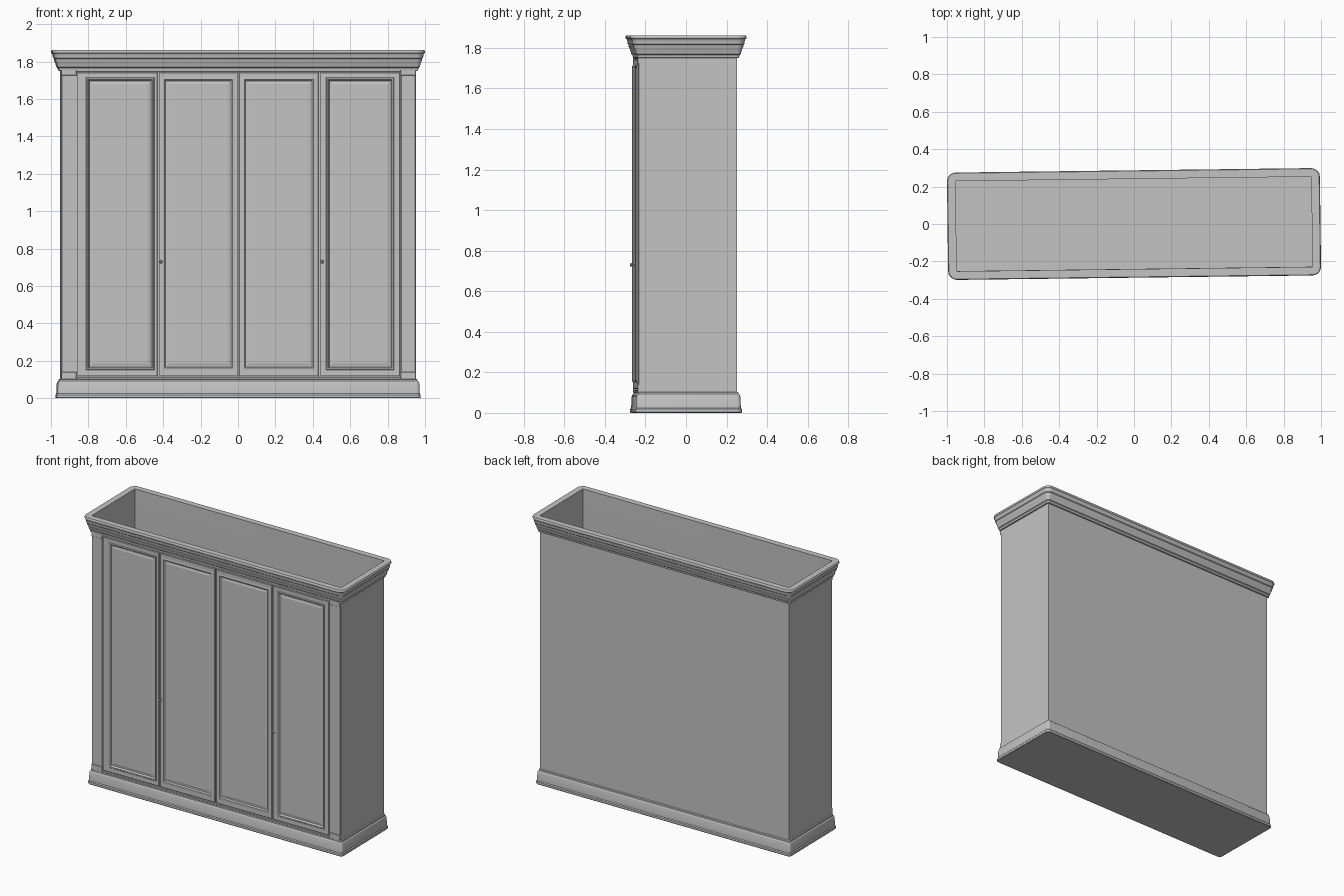
import bpy
import bmesh
from math import cos, sin, pi, radians

if "Cube" in bpy.data.objects:
    bpy.data.objects.remove(bpy.data.objects["Cube"])

HX, HY = 0.95, 0.24          # half width and half depth of the carcass
TURN = 0.0125                # the wardrobe stands very slightly turned

paint = bpy.data.materials.new("grey_paint")
paint.use_nodes = True
GREY = (0.55, 0.55, 0.55, 1)
paint.diffuse_color = GREY
paint.node_tree.nodes["Principled BSDF"].inputs["Base Color"].default_value = GREY


def finish(name, bm, smooth=False):
    bmesh.ops.recalc_face_normals(bm, faces=bm.faces)
    mesh = bpy.data.meshes.new(name)
    bm.to_mesh(mesh)
    bm.free()
    obj = bpy.data.objects.new(name, mesh)
    bpy.context.collection.objects.link(obj)
    mesh.materials.append(paint)
    obj.rotation_euler.z = TURN
    if smooth:
        bpy.ops.object.select_all(action='DESELECT')
        obj.select_set(True)
        bpy.context.view_layer.objects.active = obj
        bpy.ops.object.shade_smooth_by_angle(angle=radians(30))
    return obj


def loft(bm, rings, close=False, cap_start=False, cap_end=False):
    loops = [[bm.verts.new(p) for p in ring] for ring in rings]
    pairs = list(zip(loops, loops[1:]))
    if close:
        pairs.append((loops[-1], loops[0]))
    for a, b in pairs:
        n = len(a)
        for i in range(n):
            j = (i + 1) % n
            bm.faces.new((a[i], a[j], b[j], b[i]))
    if cap_start:
        bm.faces.new(loops[0])
    if cap_end:
        bm.faces.new(loops[-1])


def rounded_ring(offset, z, steps=5):
    """Carcass outline pushed outwards, with rounded corners."""
    pts = []
    for k, (sx, sy) in enumerate(((1, 1), (-1, 1), (-1, -1), (1, -1))):
        for s in range(steps + 1):
            a = (k + s / steps) * pi / 2
            pts.append((sx * HX + offset * cos(a), sy * HY + offset * sin(a), z))
    return pts


def moulding(name, profile, **caps):
    bm = bmesh.new()
    loft(bm, [rounded_ring(o, z) for o, z in profile], **caps)
    return finish(name, bm, smooth=True)


def front_rect(x0, x1, z0, z1, y, inset=0.0):
    x0, x1, z0, z1 = x0 + inset, x1 - inset, z0 + inset, z1 - inset
    return [(x0, y, z0), (x1, y, z0), (x1, y, z1), (x0, y, z1)]


def plate(name, x0, x1, z0, z1, y_front):
    bm = bmesh.new()
    loft(bm, [front_rect(x0, x1, z0, z1, -HY),
              front_rect(x0, x1, z0, z1, y_front + 0.002),
              front_rect(x0, x1, z0, z1, y_front, 0.002)], cap_end=True)
    return finish(name, bm)


# Carcass: thin walls, open at the top
bm = bmesh.new()
loft(bm, [[(sx * HX, sy * HY, z) for sx, sy in ((1, 1), (-1, 1), (-1, -1), (1, -1))]
          for z in (0.004, 1.77)])
finish("carcass_walls", bm)

# Base plinth with a closed underside
moulding("base_plinth", [(0.02, 0.0), (0.024, 0.004), (0.024, 0.018), (0.019, 0.024),
                         (0.016, 0.08), (0.013, 0.088), (0.008, 0.092),
                         (0.007, 0.1), (0.001, 0.104)], cap_start=True)

# Stepped crown cornice around the open top
moulding("crown_cornice", [(0.001, 1.75), (0.01, 1.752), (0.012, 1.765), (0.018, 1.77),
                           (0.02, 1.778), (0.025, 1.794), (0.032, 1.806),
                           (0.032, 1.815), (0.037, 1.82), (0.038, 1.836),
                           (0.041, 1.842), (0.046, 1.846), (0.047, 1.854),
                           (0.043, 1.862), (0.001, 1.862)], close=True)

# Corner pilasters with foot and head blocks
for side, label in ((-1, "right"), (1, "left")):
    x0, x1 = sorted((side * 0.868, side * 0.946))
    plate(label + "_pilaster", x0, x1, 0.1, 1.755, -0.246)
    plate(label + "_pilaster_foot", x0 - 0.002, x1 + 0.002, 0.1, 0.14, -0.25)
    plate(label + "_pilaster_head", x0 - 0.002, x1 + 0.002, 1.725, 1.755, -0.25)

# Rails above and below the doors
plate("bottom_rail", -0.866, 0.866, 0.1, 0.113, -0.247)
plate("top_rail", -0.866, 0.866, 1.745, 1.757, -0.247)

# Doors: slab, bead and sunken panel
DOORS = (("outer_right_door", -0.862, -0.434, -0.815, -0.45, 0.005),
         ("inner_right_door", -0.424, -0.005, -0.408, -0.022, 0.001),
         ("inner_left_door", 0.003, 0.427, 0.02, 0.411, 0.001),
         ("outer_left_door", 0.437, 0.862, 0.468, 0.832, 0.005))
Z0, Z1 = 0.118, 1.742
P0, P1 = 0.15, 1.715
FACE = -0.25
for name, x0, x1, p0, p1, bead in DOORS:
    bm = bmesh.new()
    rings = [front_rect(x0, x1, Z0, Z1, -HY),
             front_rect(x0, x1, Z0, Z1, FACE + 0.002),
             front_rect(x0, x1, Z0, Z1, FACE, 0.002)]
    for inset, y in ((0, FACE), (0.004, FACE - bead), (0.011, FACE - bead),
                     (0.018, FACE + 0.006), (0.024, FACE + 0.006),
                     (0.036, FACE + 0.003)):
        rings.append(front_rect(p0, p1, P0, P1, y, inset))
    loft(bm, rings, cap_end=True)
    finish(name, bm)

# Small turned knobs
for name, x in (("right_knob", -0.416), ("left_knob", 0.446)):
    bm = bmesh.new()
    rings = []
    for r, depth in ((0.009, 0), (0.009, 0.002), (0.004, 0.004), (0.004, 0.01),
                     (0.009, 0.014), (0.009, 0.018), (0.005, 0.022)):
        rings.append([(x + r * cos(i * pi / 6), FACE - depth, 0.73 + r * sin(i * pi / 6))
                      for i in range(12)])
    loft(bm, rings, cap_end=True)
    finish(name, bm, smooth=True)
